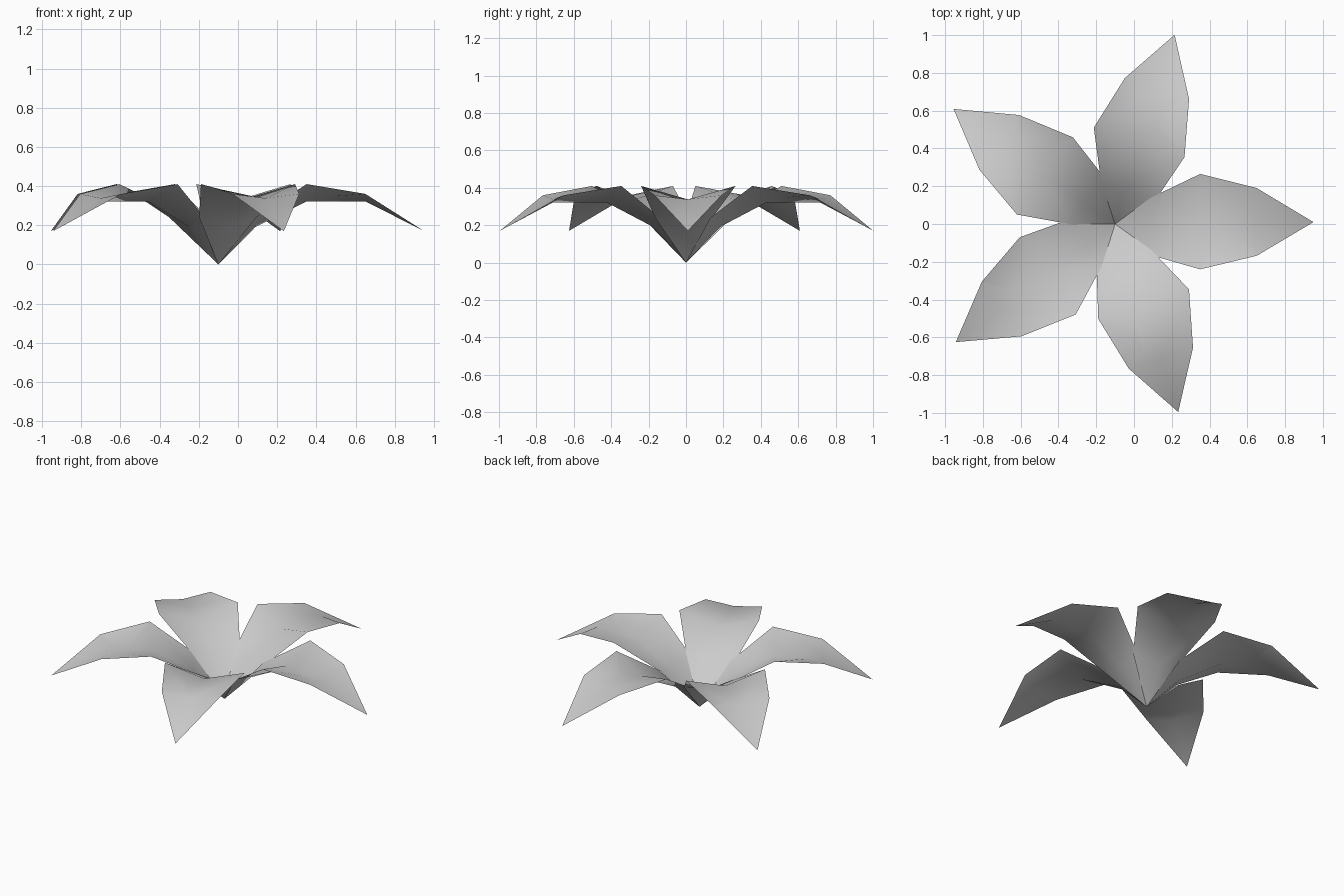
import bpy, math

if "Cube" in bpy.data.objects:
    bpy.data.objects.remove(bpy.data.objects["Cube"])

# Petal stations: distance out, left half width, right half width, rib height, edge height
STATIONS = [(0.19, 0.14, 0.165, 0.20, 0.24),
            (0.45, 0.265, 0.24, 0.33, 0.41),
            (0.75, 0.19, 0.168, 0.33, 0.36)]
TIP = (1.05, 0.01, 0.17)
THICK = 0.016
CENTRE_X = -0.10


def petal_mesh():
    # Thin lens: upper and lower rib with shared, folded-up edges
    verts = [(0, 0, 0), TIP]
    for r, left, right, rib, edge in STATIONS:
        verts += [(r, left, edge), (r, 0.01, rib + THICK / 2),
                  (r, -right, edge), (r, 0.01, rib - THICK / 2)]
    n = len(STATIONS)
    faces = []
    for k in range(4):
        a, b = k, (k + 1) % 4
        faces.append((0, 2 + b, 2 + a))
        for i in range(n - 1):
            s, t = 2 + 4 * i, 6 + 4 * i
            faces.append((s + a, s + b, t + b, t + a))
        last = 2 + 4 * (n - 1)
        faces.append((last + a, last + b, 1))
    mesh = bpy.data.meshes.new("petal")
    mesh.from_pydata(verts, [], faces)
    mesh.update()
    return mesh


# Five petals around the flower's base point
mesh = petal_mesh()
for i in range(5):
    petal = bpy.data.objects.new(f"petal_{i + 1}", mesh.copy())
    petal.location = (CENTRE_X, 0, 0)
    petal.rotation_euler.z = math.radians(72 * i)
    bpy.context.collection.objects.link(petal)
    bpy.ops.object.select_all(action='DESELECT')
    petal.select_set(True)
    bpy.context.view_layer.objects.active = petal
    bpy.ops.object.shade_smooth_by_angle(angle=math.radians(50))
